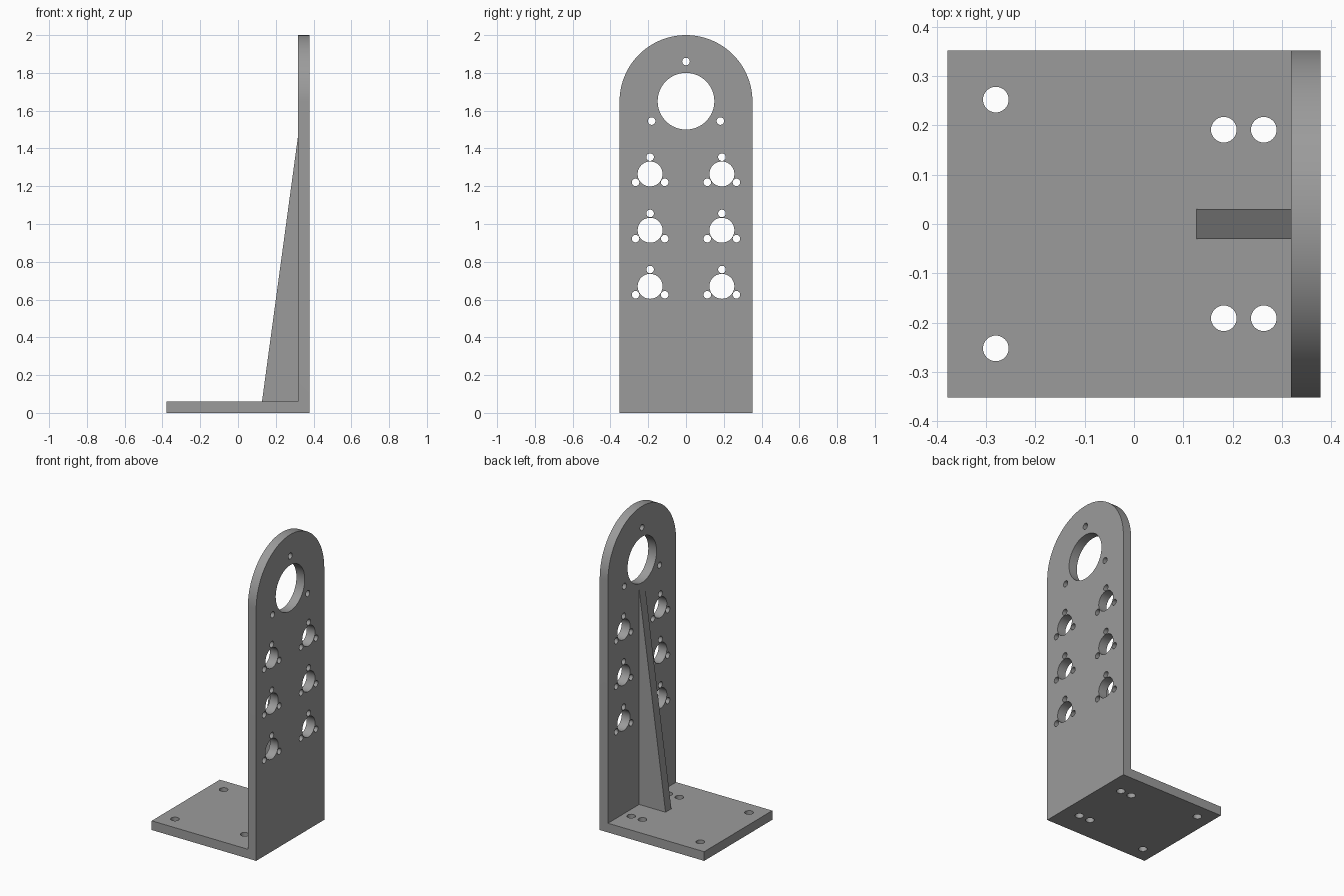
import bpy, bmesh, math
from mathutils import Vector

if "Cube" in bpy.data.objects:
    bpy.data.objects.remove(bpy.data.objects["Cube"])

HALF_W = 0.352      # half width of the bracket
X0, X1 = -0.378, 0.378
T = 0.06            # plate thickness
ARCH_Z = 2 - HALF_W

grey = bpy.data.materials.new("grey metal")
grey.diffuse_color = (0.33, 0.33, 0.33, 1)
grey.use_nodes = True
grey.node_tree.nodes["Principled BSDF"].inputs["Base Color"].default_value = grey.diffuse_color


def add_prism(bm, outline, offset):
    """Extrude a flat outline of 3D points along an offset."""
    face = bm.faces.new([bm.verts.new(p) for p in outline])
    top = bmesh.ops.extrude_face_region(bm, geom=[face])["geom"]
    verts = [g for g in top if isinstance(g, bmesh.types.BMVert)]
    bmesh.ops.translate(bm, vec=Vector(offset), verts=verts)


def make_object(name, prisms):
    bm = bmesh.new()
    for outline, offset in prisms:
        add_prism(bm, outline, offset)
    bmesh.ops.recalc_face_normals(bm, faces=bm.faces)
    mesh = bpy.data.meshes.new(name)
    bm.to_mesh(mesh)
    bm.free()
    mesh.materials.append(grey)
    obj = bpy.data.objects.new(name, mesh)
    bpy.context.collection.objects.link(obj)
    return obj


def circle(u, v, r, n):
    return [(u + r * math.cos(2 * math.pi * i / n),
             v + r * math.sin(2 * math.pi * i / n)) for i in range(n)]


def boolean(obj, cutter, operation):
    """Apply a boolean and discard the cutter."""
    cutter.hide_render = True
    mod = obj.modifiers.new(operation, 'BOOLEAN')
    mod.operation, mod.solver, mod.object = operation, 'EXACT', cutter
    bpy.context.view_layer.objects.active = obj
    bpy.ops.object.modifier_apply(modifier=mod.name)
    bpy.data.objects.remove(cutter)


# L-shaped bracket, trimmed to a round-topped outline
ell = [(X0, 0), (X1, 0), (X1, 2.1), (X1 - T, 2.1), (X1 - T, T), (X0, T)]
bracket = make_object("bracket", [([(x, -0.5, z) for x, z in ell], (0, 1, 0))])
arch = [(-HALF_W, -0.2), (HALF_W, -0.2)]
arch += [(HALF_W * math.cos(a), ARCH_Z + HALF_W * math.sin(a))
         for a in (math.pi * i / 48 for i in range(49))]
trim = make_object("outline_trim", [([(-1, y, z) for y, z in arch], (2, 0, 0))])
boolean(bracket, trim, 'INTERSECT')

# Bores in the upright, each with three screw holes around it
wall_holes = []


def bore(y, z, radius, pitch, n):
    wall_holes.append(circle(y, z, radius, n))
    for deg in (90, 210, 330):
        a = math.radians(deg)
        wall_holes.append(circle(y + pitch * math.cos(a),
                                 z + pitch * math.sin(a), 0.02, 24))


bore(0, 1.65, 0.15, 0.21, 64)
for z in (0.67, 0.967, 1.265):
    for side in (-1, 1):
        bore(side * 0.19, z, 0.066, 0.089, 40)
prisms = [([(0.25, y, z) for y, z in h], (0.2, 0, 0)) for h in wall_holes]

# Mounting holes in the base
for x, y in ((-0.28, 0.252), (0.182, 0.191), (0.263, 0.191)):
    for side in (-1, 1):
        prisms.append(([(u, v, -0.05) for u, v in circle(x, side * y, 0.026, 32)],
                       (0, 0, 0.16)))
boolean(bracket, make_object("hole_cutter", prisms), 'DIFFERENCE')

# Triangular stiffening rib between base and upright
rib = [(0.127, T), (X1 - T, T), (X1 - T, 1.467)]
gusset = make_object("gusset", [([(x, -0.03, z) for x, z in rib], (0, 0.06, 0))])

# Smooth the round walls, keep the edges sharp
for obj in (bracket, gusset):
    bpy.ops.object.select_all(action='DESELECT')
    obj.select_set(True)
    bpy.context.view_layer.objects.active = obj
    bpy.ops.object.shade_smooth_by_angle(angle=math.radians(30))
